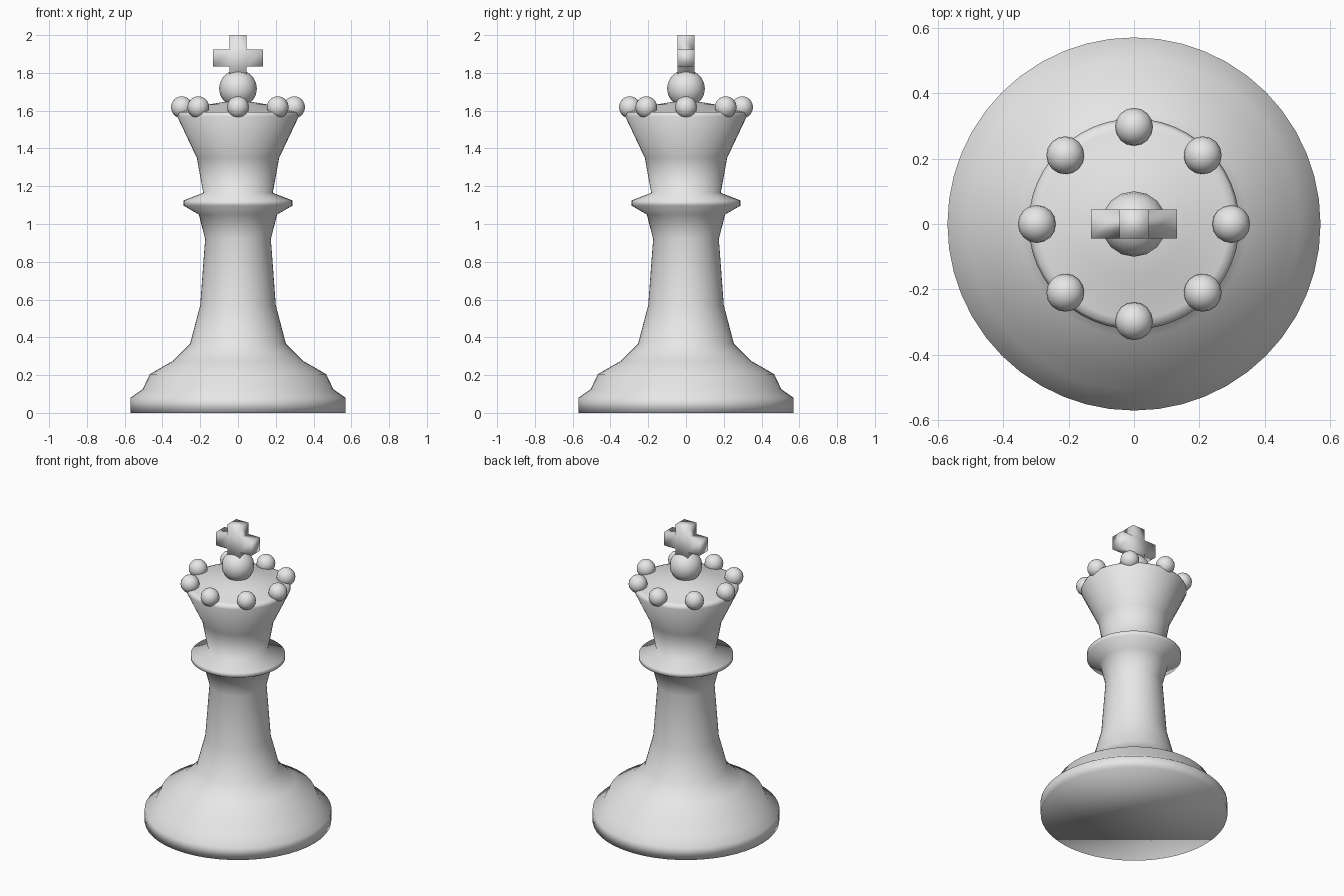
import bpy
import bmesh
from math import cos, sin, pi
from mathutils import Vector

cube = bpy.data.objects.get("Cube")
if cube:
    bpy.data.objects.remove(cube, do_unlink=True)

# Single pale grey material
grey = bpy.data.materials.new("pale_grey")
grey.use_nodes = True
colour = (0.8, 0.8, 0.8, 1)
grey.diffuse_color = colour
grey.node_tree.nodes["Principled BSDF"].inputs["Base Color"].default_value = colour


def finish(name, bm, location=(0, 0, 0)):
    bmesh.ops.recalc_face_normals(bm, faces=bm.faces)
    for face in bm.faces:
        face.smooth = True
    mesh = bpy.data.meshes.new(name)
    bm.to_mesh(mesh)
    bm.free()
    mesh.materials.append(grey)
    obj = bpy.data.objects.new(name, mesh)
    obj.location = location
    bpy.context.collection.objects.link(obj)
    return obj


def lathe(name, profile, tip, sides=48):
    """Turn a (radius, height) profile, with a flat underside and a pointed top."""
    bm = bmesh.new()
    rings = [[bm.verts.new((r * cos(2 * pi * i / sides), r * sin(2 * pi * i / sides), z))
              for i in range(sides)] for r, z in profile]
    top = bm.verts.new((0, 0, tip))
    bm.faces.new(rings[0][::-1])
    for i in range(sides):
        j = (i + 1) % sides
        for low, high in zip(rings, rings[1:]):
            bm.faces.new((low[i], low[j], high[j], high[i]))
        bm.faces.new((rings[-1][i], rings[-1][j], top))
    return finish(name, bm)


def ball(name, radius, location):
    bm = bmesh.new()
    bmesh.ops.create_uvsphere(bm, u_segments=16, v_segments=10, radius=radius)
    return finish(name, bm, location)


# Turned body: foot, stem, collar, flared head and low dome
lathe("body", [
    (0.57, 0), (0.57, 0.08), (0.505, 0.125), (0.467, 0.205), (0.345, 0.275),
    (0.254, 0.365), (0.2, 0.57), (0.174, 0.92), (0.207, 1.05),
    (0.288, 1.097), (0.288, 1.125), (0.184, 1.165), (0.218, 1.35),
    (0.322, 1.57), (0.312, 1.592), (0.29, 1.597), (0.235, 1.608),
    (0.16, 1.632), (0.07, 1.647),
], 1.65)

# Ring of small balls around the rim
for k in range(8):
    a = k * pi / 4
    ball(f"rim_ball_{k + 1}", 0.058, (0.297 * cos(a), 0.297 * sin(a), 1.618))

# Top ball
ball("top_ball", 0.1, (0, 0, 1.717))

# Cross: a cube with arms extruded up, down and to both sides
half = 0.045
bm = bmesh.new()
bmesh.ops.create_cube(bm, size=2 * half)
for direction, length in (((0, 0, 1), 0.076), ((0, 0, -1), 0.08),
                          ((1, 0, 0), 0.087), ((-1, 0, 0), 0.087)):
    d = Vector(direction)
    bm.normal_update()
    face = max((f for f in bm.faces if f.normal.dot(d) > 0.9),
               key=lambda f: f.calc_center_median().dot(d))
    arm = bmesh.ops.extrude_discrete_faces(bm, faces=[face])["faces"][0]
    bmesh.ops.translate(bm, verts=arm.verts, vec=d * length)
finish("cross", bm, (0, 0, 1.879))
